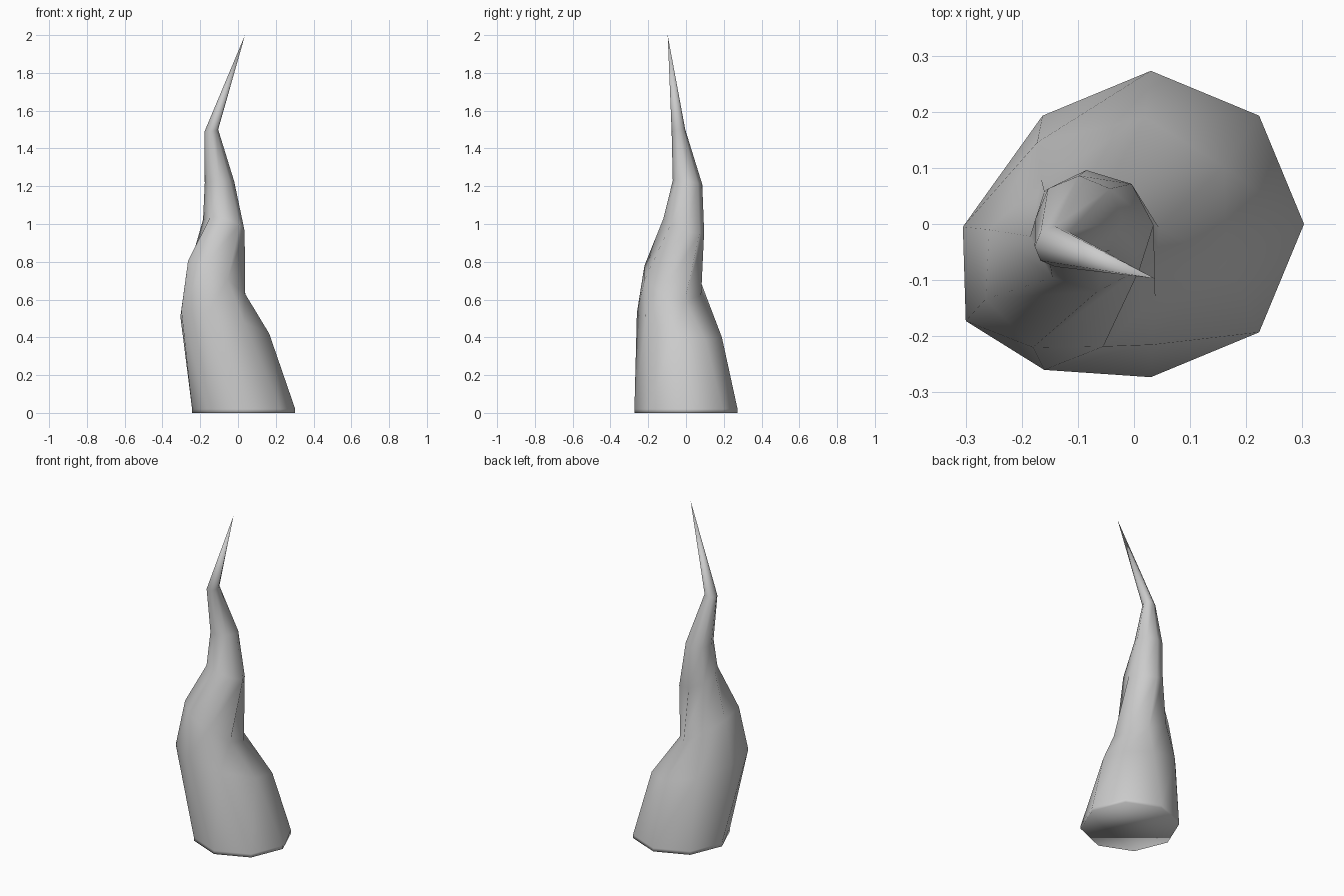
import bpy, bmesh, math
from mathutils import Vector

cube = bpy.data.objects.get("Cube")
if cube:
    bpy.data.objects.remove(cube, do_unlink=True)

SIDES = 8

# Each ring: centre, then the spokes to its first and third corner
RINGS = [
    ((0.03, 0, 0), (0.273, 0, 0), (0, 0.273, 0)),
    ((0.03, 0, 0.02), (0.273, 0, 0), (0, 0.273, 0)),
    ((-0.07, -0.035, 0.465), (0.235, -0.03, -0.045), (0.09, 0.225, -0.065)),
    ((-0.11, -0.07, 0.70), (0.148, -0.06, -0.07), (0.07, 0.15, -0.08)),
    ((-0.075, -0.012, 0.993), (0.11, 0.01, -0.03), (-0.01, 0.108, -0.035)),
    ((-0.098, 0.008, 1.22), (0.078, 0, 0.005), (0, 0.078, -0.01)),
    ((-0.141, -0.04, 1.495), (0.036, 0, 0.005), (0, 0.036, 0.005)),
]
TIP = (0.037, -0.097, 2.0)

bm = bmesh.new()


def add_ring(centre, u, v):
    c, u, v = Vector(centre), Vector(u), Vector(v)
    angles = [2 * math.pi * i / SIDES for i in range(SIDES)]
    return [bm.verts.new(c + u * math.cos(a) + v * math.sin(a)) for a in angles]


# Twisting body, closed base and pointed tip
loops = [add_ring(*ring) for ring in RINGS]
for low, high in zip(loops, loops[1:]):
    for i in range(SIDES):
        j = (i + 1) % SIDES
        bm.faces.new((low[i], low[j], high[j], high[i]))
bm.faces.new(loops[0][::-1])
tip = bm.verts.new(TIP)
for i in range(SIDES):
    bm.faces.new((loops[-1][i], loops[-1][(i + 1) % SIDES], tip))
for face in bm.faces:
    face.smooth = True

mesh = bpy.data.meshes.new("horn")
bm.to_mesh(mesh)
bm.free()
horn = bpy.data.objects.new("horn", mesh)
bpy.context.collection.objects.link(horn)

# Plain grey surface
grey = bpy.data.materials.new("grey")
grey.use_nodes = True
colour = (0.6, 0.6, 0.6, 1)
grey.diffuse_color = colour
grey.node_tree.nodes["Principled BSDF"].inputs["Base Color"].default_value = colour
mesh.materials.append(grey)
